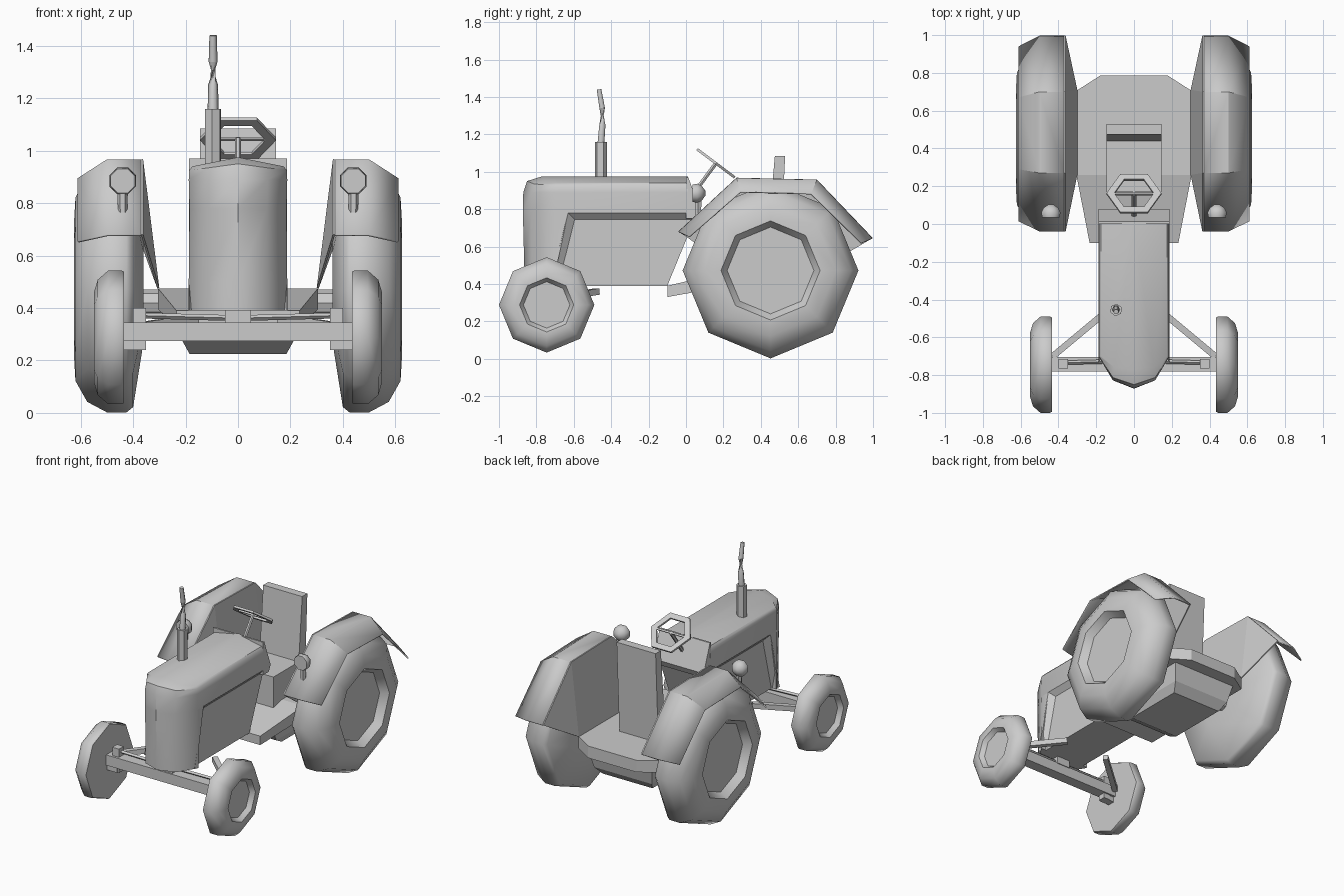
import bpy, bmesh, math
from mathutils import Vector

cube = bpy.data.objects.get("Cube")
if cube:
    bpy.data.objects.remove(cube)

grey = bpy.data.materials.new("plain_grey")
grey.use_nodes = True
grey.diffuse_color = (0.6, 0.6, 0.6, 1)
grey.node_tree.nodes["Principled BSDF"].inputs["Base Color"].default_value = (0.6, 0.6, 0.6, 1)


def make(name, verts, faces, smooth=0):
    """Mesh object with outward normals; smooth is the edge angle in degrees."""
    bm = bmesh.new()
    vs = [bm.verts.new(v) for v in verts]
    for f in faces:
        bm.faces.new([vs[i] for i in f])
    bmesh.ops.remove_doubles(bm, verts=bm.verts, dist=0.0001)
    bmesh.ops.recalc_face_normals(bm, faces=bm.faces)
    me = bpy.data.meshes.new(name)
    bm.to_mesh(me)
    bm.free()
    me.materials.append(grey)
    ob = bpy.data.objects.new(name, me)
    bpy.context.collection.objects.link(ob)
    if smooth:
        bpy.ops.object.select_all(action='DESELECT')
        ob.select_set(True)
        bpy.context.view_layer.objects.active = ob
        bpy.ops.object.shade_smooth_by_angle(angle=math.radians(smooth))
    return ob


def loft(name, rings, smooth=0, caps=True, top=None):
    """Skin a list of equal closed rings."""
    n = len(rings[0])
    verts = [p for r in rings for p in r]
    faces = [(k * n + i, k * n + (i + 1) % n, (k + 1) * n + (i + 1) % n, (k + 1) * n + i)
             for k in range(len(rings) - 1) for i in range(n)]
    if caps:
        last = (len(rings) - 1) * n
        faces.append(tuple(range(n)))
        faces += [[last + i for i in f] for f in (top or [range(n)])]
    return make(name, verts, faces, smooth)


def box(name, x0, x1, y0, y1, z0, z1):
    return loft(name, [[(x0, y0, z), (x1, y0, z), (x1, y1, z), (x0, y1, z)] for z in (z0, z1)])


def prism(name, profile, x):
    """Side profile of (y, z) points extruded across -x..x."""
    return loft(name, [[(s * x, y, z) for y, z in profile] for s in (-1, 1)])


def tube(name, points, radii, n=6, smooth=0, turn=0):
    """Tube through points, each with its own radius."""
    pts = [Vector(p) for p in points]
    rings = []
    for i, p in enumerate(pts):
        d = pts[min(i + 1, len(pts) - 1)] - pts[max(i - 1, 0)]
        q = d.to_track_quat('Z', 'Y')
        angles = [2 * math.pi * k / n + turn for k in range(n)]
        rings.append([p + q @ Vector((radii[i] * math.cos(a), radii[i] * math.sin(a), 0)) for a in angles])
    return loft(name, rings, smooth)


def wheel(name, side, y, z, profile):
    """Eight sided lathe about the x axis from (x, radius) pairs."""
    rings = [[(side * x, y + r * math.cos(k * math.pi / 4), z + r * math.sin(k * math.pi / 4))
              for k in range(8)] for x, r in profile]
    return loft(name, rings, 48)


# Hood: plan outline rings, stepping out above the engine panels
def hood_ring(z, nose, rear, w, crown=0):
    pts = [(0, nose), (w * 0.6, nose * 0.68 - 0.235), (w, -0.7), (w, rear), (0, rear),
           (-w, rear), (-w, -0.7), (-w * 0.6, nose * 0.68 - 0.235)]
    return [(x, y, z + crown * (1 - abs(x) / w)) for x, y in pts]


loft("hood", [hood_ring(0.39, -0.86, -0.69, 0.188), hood_ring(0.5, -0.865, -0.69, 0.188),
              hood_ring(0.78, -0.872, -0.63, 0.185), hood_ring(0.78, -0.872, 0.01, 0.185),
              hood_ring(0.89, -0.87, 0.01, 0.188), hood_ring(0.925, -0.85, 0.01, 0.186, 0.025),
              hood_ring(0.94, -0.77, 0.01, 0.175, 0.035)],
     40, top=[(0, 1, 2, 3, 4), (0, 4, 5, 6, 7)])

# Engine block, set in behind sloping edges
prism("engine_block", [(-0.74, 0.39), (-0.6, 0.79), (0.06, 0.78), (-0.1, 0.39)], 0.155)
for s, side in ((1, "left"), (-1, "right")):
    outer = [(-0.73, 0.39), (-0.63, 0.78), (0.06, 0.78)]
    inner = [(-0.685, 0.39), (-0.595, 0.745), (0.05, 0.745)]
    make(side + "_panel_edge",
         [(s * 0.187, *p) for p in outer] + [(s * 0.155, *p) for p in inner],
         [(0, 1, 4, 3), (1, 2, 5, 4)])

# Dashboard
prism("dashboard", [(0.0, 0.97), (0.012, 0.97), (0.08, 0.79), (0.06, 0.75), (0.0, 0.75)], 0.187)

# Steering wheel and column
hub, axis = Vector((0, 0.16, 1.045)), Vector((0, 0.6, 0.8))
flat = Vector((0, 0.8, -0.6))


def hexagon(r, h):
    return [hub + axis * h + Vector((r * math.cos(k * math.pi / 3), 0, 0))
            + flat * (r * math.sin(k * math.pi / 3)) for k in range(6)]


t = 0.007
loft("steering_wheel", [hexagon(r, h) for r, h in ((0.145, -t), (0.145, t), (0.105, t), (0.105, -t), (0.145, -t))],
     caps=False)
tube("steering_column", [(0, 0.03, 0.87), hub], [0.012, 0.012])
tube("steering_spoke", [hub - Vector((0.12, 0, 0)), hub + Vector((0.12, 0, 0))], [0.008, 0.008], 4)

# Exhaust
tube("exhaust_muffler", [(-0.095, -0.455, 0.93), (-0.095, -0.455, 1.16)], [0.033, 0.033], 6, turn=0.4)
tube("exhaust_pipe", [(-0.095, -0.455, 1.15), (-0.095, -0.447, 1.25), (-0.095, -0.448, 1.34), (-0.095, -0.465, 1.44)],
     [0.021, 0.019, 0.017, 0.014], 6, 65)

# Platform, rear housing and rear axle
loft("platform", [[(-w, y, b), (w, y, b), (w, y, c), (-w, y, c)] for y, w, b, c in
                  ((-0.1, 0.235, 0.33, 0.39), (0.26, 0.305, 0.395, 0.475),
                   (0.705, 0.305, 0.395, 0.475), (0.785, 0.18, 0.395, 0.475))])
loft("rear_housing", [[(-w, a, z), (w, a, z), (w, b, z), (-w, b, z)] for z, w, a, b in
                      ((0.225, 0.185, 0.2, 0.62), (0.28, 0.215, 0.1, 0.67), (0.4, 0.24, 0.02, 0.7))])
tube("rear_axle", [(-0.38, 0.45, 0.42), (0.38, 0.45, 0.42)], [0.05, 0.05], 8)

# Seat
box("seat_base", -0.145, 0.145, 0.17, 0.46, 0.44, 0.66)
prism("seat_back", [(0.42, 0.45), (0.5, 0.45), (0.53, 1.085), (0.475, 1.085)], 0.145)

# Front axle
box("front_axle", -0.435, 0.435, -0.78, -0.705, 0.275, 0.345)
box("axle_pivot", -0.05, 0.05, -0.77, -0.7, 0.34, 0.4)

rear_tyre = [(0.36, 0.2), (0.4, 0.45), (0.425, 0.47), (0.5, 0.47), (0.575, 0.43),
             (0.62, 0.35), (0.625, 0.265), (0.575, 0.232)]
front_tyre = [(0.435, 0.25), (0.445, 0.255), (0.495, 0.255), (0.535, 0.22),
              (0.55, 0.17), (0.55, 0.145), (0.52, 0.124)]
arch = [(-0.04, 0.68), (0.27, 0.967), (0.7, 0.957), (0.997, 0.645)]
edge = [(0.015, 0.655), (0.29, 0.895), (0.67, 0.885), (0.94, 0.62)]

for s, side in ((1, "left"), (-1, "right")):
    wheel(side + "_rear_wheel", s, 0.452, 0.472, rear_tyre)
    wheel(side + "_front_wheel", s, -0.745, 0.288, front_tyre)

    # Fender: crowned arch strip and an inner panel down to the platform
    rows = [(0.37, arch), (0.5, arch), (0.612, edge)]
    fender = make(side + "_fender", [(s * x, y, z) for x, row in rows for y, z in row],
                  [(r * 4 + k, r * 4 + k + 1, r * 4 + k + 5, r * 4 + k + 4) for r in range(2) for k in range(3)], 32)
    panel = make(side + "_fender_panel",
                 [(s * 0.37, y, z) for y, z in arch] + [(s * 0.308, 0.71, 0.475), (s * 0.308, 0.26, 0.475)],
                 [(0, 1, 5), (1, 2, 4, 5), (2, 3, 4)])
    for ob in (fender, panel):
        mod = ob.modifiers.new("thickness", 'SOLIDIFY')
        mod.thickness = 0.008

    # Headlight
    x = s * 0.44
    tube(side + "_headlight", [(x, 0.035, 0.885), (x, 0.06, 0.885), (x, 0.085, 0.885), (x, 0.103, 0.885)],
         [0.05, 0.055, 0.042, 0.015], 8, 50, math.pi / 8)
    tube(side + "_headlight_stem", [(x, 0.065, 0.765), (x, 0.065, 0.85)], [0.018, 0.02])

    # Steering knuckle, track rod and axle strut
    box(side + "_king_pin", s * 0.35, s * 0.4, -0.765, -0.715, 0.24, 0.4)
    box(side + "_wheel_stub", s * 0.36, s * 0.45, -0.77, -0.72, 0.24, 0.3)
    tube(side + "_track_rod", [(s * 0.4, -0.735, 0.372), (s * 0.025, -0.725, 0.362)], [0.011, 0.011], 4)
    tube(side + "_axle_strut", [(s * 0.43, -0.7, 0.32), (s * 0.16, -0.475, 0.36)], [0.024, 0.024], 4, 0, math.pi / 4)
